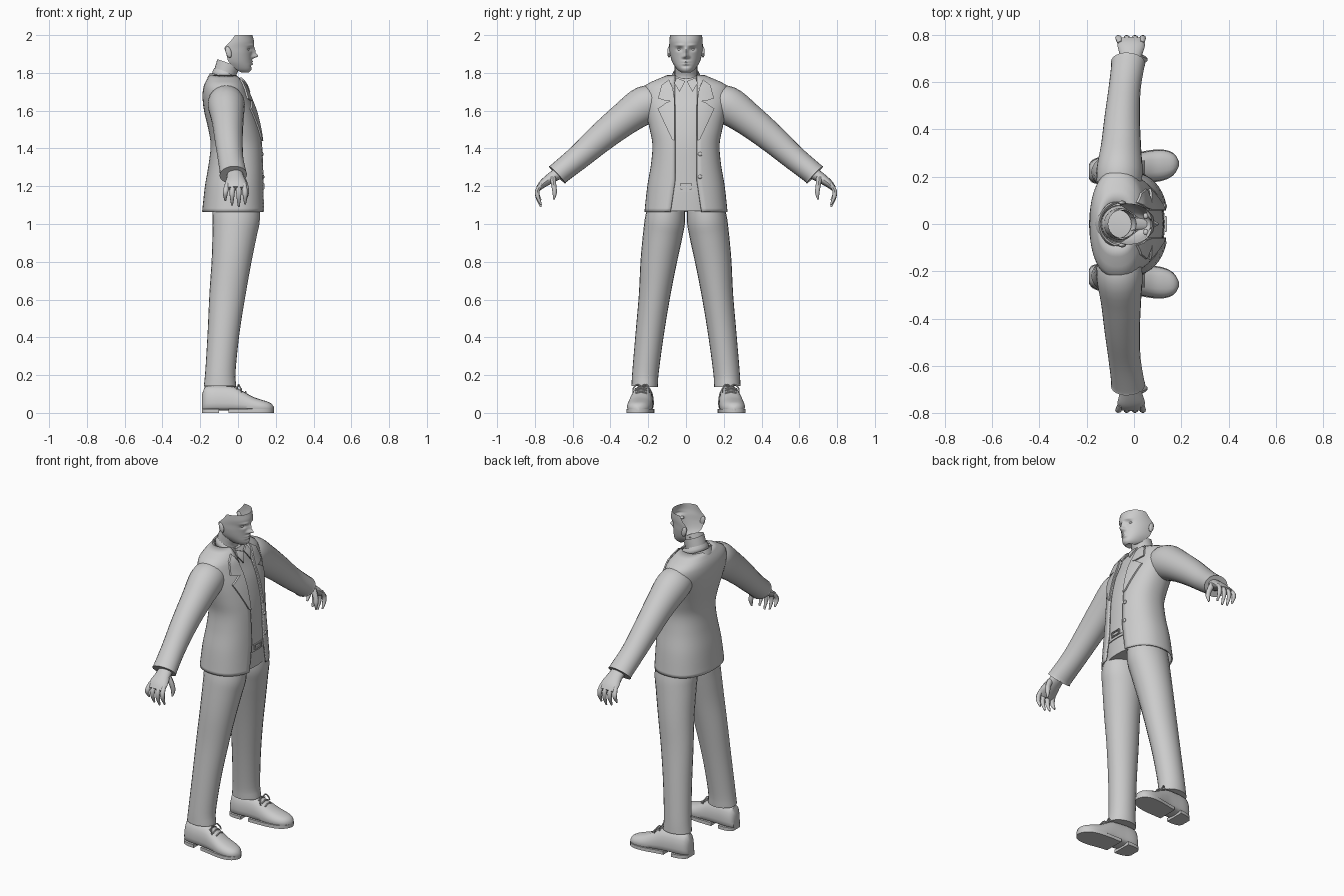
import bpy, bmesh, math
from mathutils import Vector

if "Cube" in bpy.data.objects:
    bpy.data.objects.remove(bpy.data.objects["Cube"])

grey = bpy.data.materials.new("light grey")
grey.diffuse_color = (0.6, 0.6, 0.6, 1)
grey.use_nodes = True
grey.node_tree.nodes["Principled BSDF"].inputs["Base Color"].default_value = grey.diffuse_color


def finish(name, bm, angle=40, solid=0):
    bmesh.ops.recalc_face_normals(bm, faces=bm.faces)
    me = bpy.data.meshes.new(name)
    bm.to_mesh(me)
    bm.free()
    me.materials.append(grey)
    ob = bpy.data.objects.new(name, me)
    bpy.context.collection.objects.link(ob)
    if solid:
        m = ob.modifiers.new("thickness", 'SOLIDIFY')
        m.thickness, m.offset = solid, -1
    bpy.ops.object.select_all(action='DESELECT')
    ob.select_set(True)
    bpy.context.view_layer.objects.active = ob
    bpy.ops.object.shade_smooth_by_angle(angle=math.radians(angle))
    return ob


def loft(name, rings, closed=True, caps=True, angle=40, solid=0):
    bm = bmesh.new()
    rows = [[bm.verts.new(p) for p in r] for r in rings]
    n = len(rows[0])
    for a, b in zip(rows, rows[1:]):
        for i in range(n if closed else n - 1):
            j = (i + 1) % n
            bm.faces.new((a[i], a[j], b[j], b[i]))
    if caps and closed:
        bm.faces.new(rows[0])
        bm.faces.new(rows[-1])
    return finish(name, bm, angle, solid)


def sample(table, z):
    """Smooth interpolation of a table keyed by its first column."""
    i = 0
    while i < len(table) - 2 and z > table[i + 1][0]:
        i += 1
    p, q = table[i], table[i + 1]
    o, r = table[max(i - 1, 0)], table[min(i + 2, len(table) - 1)]
    h = q[0] - p[0]
    t = min(max((z - p[0]) / h, 0), 1)
    out = []
    for k in range(1, len(p)):
        m0 = (q[k] - o[k]) / (q[0] - o[0]) * h
        m1 = (r[k] - p[k]) / (r[0] - p[0]) * h
        out.append((2*t**3 - 3*t*t + 1) * p[k] + (t**3 - 2*t*t + t) * m0
                   + (3*t*t - 2*t**3) * q[k] + (t**3 - t*t) * m1)
    return out


def tube(name, pts, side=1, n=16, sub=4, caps=True):
    """Points are (x, y, z, radius in x, radius across)."""
    table = [(i, *p) for i, p in enumerate(pts)]
    steps = [sample(table, i / sub) for i in range((len(pts) - 1) * sub + 1)]
    rings = []
    for i, s in enumerate(steps):
        t = (Vector(steps[min(i + 1, len(steps) - 1)][:3]) - Vector(steps[max(i - 1, 0)][:3])).normalized()
        u = Vector((1, 0, 0))
        u = (u - t * t.dot(u)).normalized()
        v = t.cross(u)
        ring = [Vector(s[:3]) + u * s[3] * math.cos(a) + v * s[4] * math.sin(a)
                for a in (2 * math.pi * k / n for k in range(n))]
        rings.append([(p.x, p.y * side, p.z) for p in ring])
    return loft(name, rings, caps=caps)


# Body sections: height, back, front, half width
TORSO = [(1.065, -.19, .145, .22), (1.2, -.175, .14, .205), (1.32, -.155, .137, .185),
         (1.42, -.145, .132, .178), (1.5, -.157, .12, .192), (1.6, -.18, .095, .215),
         (1.68, -.188, .062, .232), (1.735, -.18, .04, .215), (1.765, -.165, .02, .155),
         (1.79, -.148, 0, .095)]
POW = 2.3


def spow(v):
    return math.copysign(abs(v) ** (2 / POW), v)


def body_ring(z, inset, gap, n=40):
    xb, xf, w = sample(TORSO, z)
    xb, xf, w = xb + inset, xf - inset * .6, w - inset
    t0 = math.asin(min(1, (gap / w) ** (POW / 2))) if gap else 0
    ring = []
    for i in range(n + 1 if gap else n):
        t = t0 + (2 * math.pi - 2 * t0) * i / n
        ring.append(((xb + xf) / 2 + (xf - xb) / 2 * spow(math.cos(t)), w * spow(math.sin(t)), z))
    return ring


def body_front(y, z):
    xb, xf, w = sample(TORSO, z)
    return (xb + xf) / 2 + (xf - xb) / 2 * max(0, 1 - abs(y / w) ** POW) ** (1 / POW)


def plate(name, outline, side, lift):
    """Flat outline in (y, z) wrapped onto the chest."""
    bm = bmesh.new()
    bm.faces.new([bm.verts.new((0, y * side, z)) for y, z in outline])
    bmesh.ops.triangulate(bm, faces=bm.faces)
    bmesh.ops.subdivide_edges(bm, edges=bm.edges, cuts=5, use_grid_fill=True)
    for v in bm.verts:
        v.co.x = body_front(v.co.y, v.co.z) + lift
    bmesh.ops.recalc_face_normals(bm, faces=bm.faces)
    if sum(f.normal.x for f in bm.faces) < 0:
        bmesh.ops.reverse_faces(bm, faces=bm.faces)
    ext = bmesh.ops.extrude_face_region(bm, geom=bm.faces[:])
    for e in ext["geom"]:
        if isinstance(e, bmesh.types.BMVert):
            e.co.x -= .009
    return finish(name, bm)


# Jacket shell, open down the front, with the shirt inside it
levels = [1.065 + .725 * i / 40 for i in range(41)]
loft("jacket_body", [body_ring(z, 0, .058 + max(0, 1.23 - z) * .15) for z in levels],
     closed=False, solid=.008)
loft("shirt", [body_ring(1.17 + .6 * i / 30, .018, 0) for i in range(31)])

# Trouser seat, belt and buckle
loft("trouser_seat", [body_ring(z, i, 0) for z, i in ((1.07, .035), (1.12, .03), (1.18, .026), (1.2, .026))])
loft("belt", [body_ring(z, .016, 0) for z in (1.185, 1.215)])


def box(name, c, s, bev=.003):
    bm = bmesh.new()
    bmesh.ops.create_cube(bm, size=1)
    for v in bm.verts:
        v.co = Vector(c) + Vector([v.co[k] * s[k] for k in range(3)])
    bmesh.ops.bevel(bm, geom=bm.edges[:], offset=bev, segments=2, affect='EDGES')
    return finish(name, bm)


for z in (1.187, 1.213):
    box("buckle_bar", (.134, 0, z), (.012, .065, .008))
for y in (-.029, .029):
    box("buckle_end", (.134, y, 1.2), (.012, .008, .034))

# Jacket buttons
for z in (1.37, 1.25):
    bm = bmesh.new()
    bmesh.ops.create_uvsphere(bm, u_segments=12, v_segments=8, radius=.011)
    for v in bm.verts:
        v.co = (v.co.x * .6 + body_front(.075, z) + .002, v.co.y + .075, v.co.z + z)
    finish("jacket_button", bm)


def collar(name, cx, rx, ry, rows, drop, reach):
    rings = []
    for grow, z in rows:
        ring = []
        for i in range(33):
            t = math.radians(-reach + 2 * reach * i / 32)
            f = (1 - math.cos(t)) / 2
            ring.append((cx - (rx + grow) * math.cos(t), (ry + grow) * math.sin(t), z - drop * f ** 1.4))
        rings.append(ring)
    loft(name, rings, closed=False, angle=60, solid=.005)


collar("jacket_collar", -.05, .09, .088, [(.028, 1.752), (.02, 1.778), (.008, 1.8), (0, 1.795)], .1, 140)
collar("shirt_collar", -.06, .066, .066, [(.014, 1.785), (.008, 1.81), (0, 1.825), (-.002, 1.79)], .055, 172)

# Neck, left open at the top
tube("neck", [(-.07, 0, 1.73, .063, .066), (-.07, 0, 1.79, .06, .06), (-.05, 0, 1.852, .063, .06)],
     n=24, caps=False)

# Face shell, open at the back and top: height, back edge, front, half width
FACE = [(1.802, .02, .056, .024), (1.812, 0, .068, .04), (1.83, -.022, .073, .056),
        (1.86, -.05, .072, .074), (1.9, -.062, .074, .085), (1.935, -.07, .082, .089),
        (1.965, -.042, .085, .088), (2.0, -.015, .076, .085)]


def bump(y, z, cy, cz, sy, sz):
    return math.exp(-((abs(y) - cy) / sy) ** 2 - ((z - cz) / sz) ** 2)


rings = [[(.0, .02 * math.sin(math.pi * (i / 24 - .5) * 1), 1.815) for i in range(49)]]
rings = [[(-.02 + .03 * math.cos(t), .03 * math.sin(t), 1.822)
          for t in (math.pi * (i / 48 - .5) for i in range(49))]]
for k in range(51):
    z = 1.802 + .198 * k / 50
    xb, xf, w = sample(FACE, z)
    ring = []
    for i in range(49):
        t = math.pi * (i / 48 - .5)
        y = w * math.sin(t)
        x = xb + (xf - xb) * math.cos(t) ** .85 if abs(t) < 1.57 else xb
        x += .03 * bump(y, z, 0, 1.889, .012, .012) + .016 * bump(y, z, 0, 1.912, .009, .02)
        x += .008 * bump(y, z, .014, 1.884, .007, .007)
        x -= .014 * bump(y, z, .034, 1.926, .016, .011)
        x += .006 * bump(y, z, .034, 1.946, .022, .007)
        x += .008 * bump(y, z, 0, 1.86, .02, .005) + .007 * bump(y, z, 0, 1.847, .017, .005)
        x -= .005 * bump(y, z, 0, 1.835, .02, .006)
        ring.append((x, y, z))
    rings.append(ring)
loft("face", rings, closed=False, angle=60)


def blob(name, c, r, tilt=0):
    bm = bmesh.new()
    bmesh.ops.create_uvsphere(bm, u_segments=14, v_segments=8, radius=1)
    for v in bm.verts:
        p = Vector((v.co.x * r[0] + v.co.z * tilt, v.co.y * r[1], v.co.z * r[2]))
        v.co = p + Vector(c)
    return finish(name, bm)


# Shoe sections: x, centre y, half width, height
SHOE = [(-.19, .222, .03, .1), (-.178, .223, .045, .135), (-.14, .226, .056, .145),
        (-.08, .23, .058, .145), (-.02, .234, .06, .138), (.03, .239, .064, .113),
        (.08, .245, .066, .085), (.13, .25, .061, .068), (.165, .253, .046, .056),
        (.183, .255, .026, .044), (.19, .255, .01, .032)]


def sole(name, x0, x1, s):
    rings = []
    for z in (0, .02):
        st = [x0 + (x1 - x0) * i / 20 for i in range(21)]
        c = [(x, *sample(SHOE, x)[:2]) for x in st]
        rings.append([(x, s * (y + w * 1.05), z) for x, y, w in c]
                     + [(x, s * (y - w * 1.05), z) for x, y, w in reversed(c)])
    loft(name, rings)


for s, tag in ((1, "left"), (-1, "right")):
    # Lapels, collar leaves and shirt collar points
    plate("lapel_" + tag, [(.06, 1.44), (.075, 1.45), (.15, 1.61), (.105, 1.642), (.06, 1.66)], s, .009)
    plate("collar_leaf_" + tag, [(.06, 1.655), (.1, 1.65), (.148, 1.665), (.13, 1.735), (.09, 1.765), (.07, 1.72)], s, .01)
    plate("shirt_collar_point_" + tag, [(.004, 1.755), (.034, 1.7), (.062, 1.745), (.05, 1.775)], s, .012)
    # Ears and eyes
    blob("ear_" + tag, (-.05, .09 * s, 1.91), (.016, .009, .03), -.006)
    blob("eye_" + tag, (.05, .034 * s, 1.925), (.011, .013, .008))
    # Sleeve with a slightly wider cuff
    tube("sleeve_" + tag, [(-.065, .13, 1.65, .085, .075), (-.062, .215, 1.632, .098, .1), (-.055, .33, 1.553, .085, .088),
                           (-.05, .45, 1.457, .075, .077), (-.04, .57, 1.352, .068, .066),
                           (-.027, .665, 1.275, .07, .061), (-.025, .682, 1.26, .073, .063)], s, 24)
    # Hand
    tube("palm_" + tag, [(-.018, .655, 1.28, .04, .035), (-.014, .71, 1.247, .046, .028),
                         (-.012, .755, 1.215, .058, .022), (-.012, .782, 1.188, .052, .014)], s)
    for i, (x, lo) in enumerate(((-.064, 1.125), (-.03, 1.1), (.004, 1.092), (.036, 1.105))):
        tube(f"finger_{i + 1}_{tag}", [(x * .9, .765, 1.212, .012, .011), (x, .785, 1.18, .014, .012),
                                       (x * 1.05, .786, (1.18 + lo) / 2 + .005, .012, .011),
                                       (x * 1.05, .768, lo, .005, .005)], s, 10, 3)
    tube("thumb_" + tag, [(.02, .705, 1.245, .018, .016), (.038, .7, 1.205, .016, .014),
                          (.045, .695, 1.165, .013, .012), (.042, .7, 1.13, .005, .005)], s, 10, 3)
    # Trouser leg
    tube("trouser_leg_" + tag, [(-.01, .1, 1.13, .12, .092), (-.01, .11, 1.03, .126, .106),
                                (-.018, .122, .95, .118, .105), (-.035, .145, .8, .105, .096),
                                (-.057, .167, .62, .095, .083), (-.077, .192, .42, .084, .075),
                                (-.093, .214, .22, .08, .07), (-.095, .219, .14, .086, .07)], s, 24)
    # Shoe upper
    rings = []
    for i in range(31):
        x = -.19 + .38 * i / 30
        y, w, h = sample(SHOE, x)
        ring = []
        for k in range(20):
            t = 2 * math.pi * k / 20
            c, q = math.cos(t), math.sin(t)
            ring.append((x, s * (y + w * math.copysign(abs(c) ** .75, c)),
                         .012 + (h - .012) * (.3 + (.7 * q if q > 0 else .3 * math.copysign(abs(q) ** .5, q)))))
        rings.append(ring)
    loft("shoe_upper_" + tag, rings)
    sole("shoe_heel_" + tag, -.19, -.1, s)
    sole("shoe_sole_" + tag, -.05, .19, s)
    # Laces with a bow
    for x, z in ((-.005, .133), (.018, .122), (.04, .109)):
        tube("lace_" + tag, [(x, .208, z - .006, .004, .004), (x, .238, z + .003, .004, .004),
                             (x, .268, z - .006, .004, .004)], s, 8)
    for d in (-1, 1):
        tube("lace_bow_" + tag, [(0, .237, .139, .004, .004), (.004, .237 + d * .024, .15, .004, .004),
                                 (.014, .237 + d * .042, .128, .004, .004), (.02, .237 + d * .044, .11, .003, .003)], s, 8)
